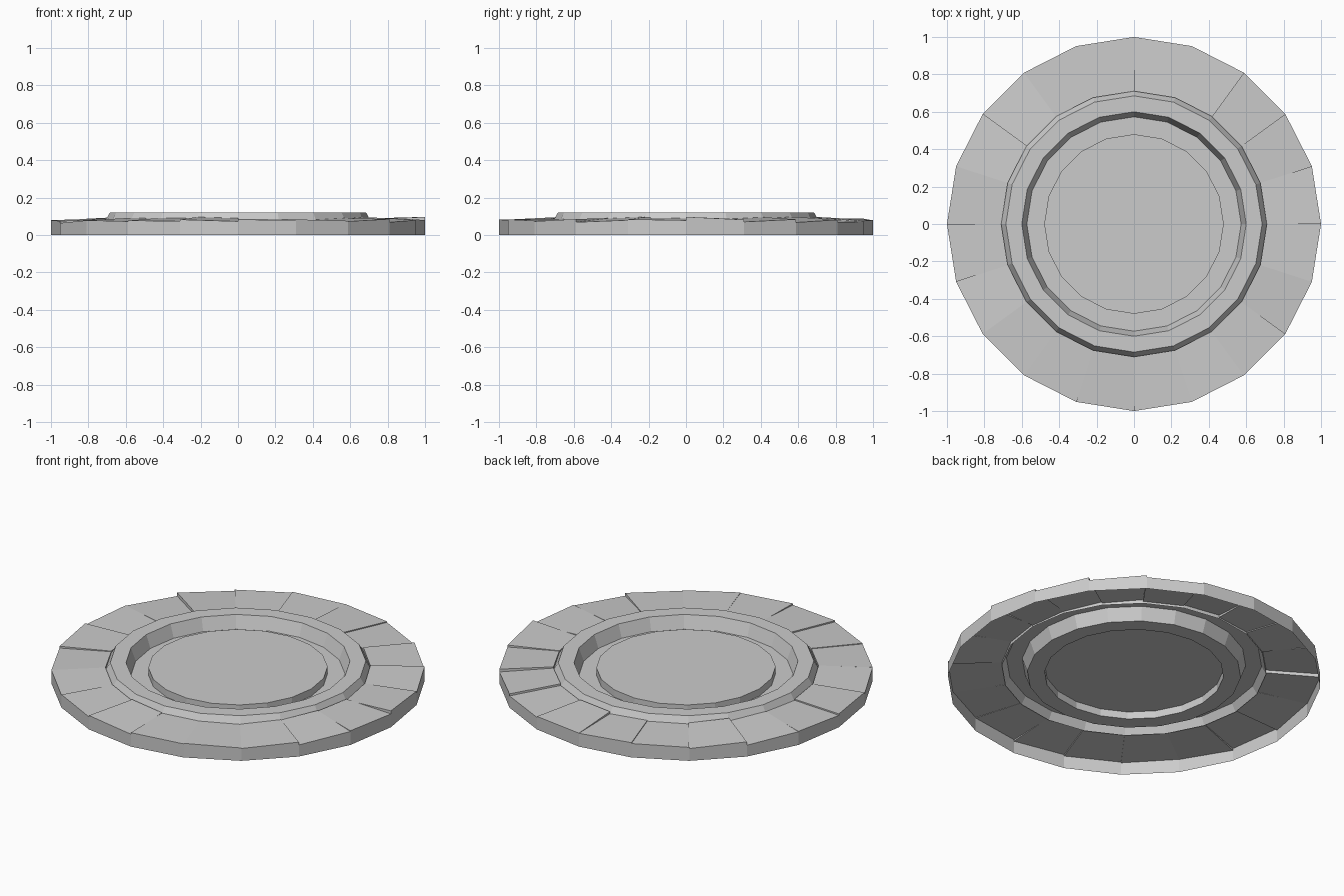
import bpy, bmesh, math, random

if "Cube" in bpy.data.objects:
    bpy.data.objects.remove(bpy.data.objects["Cube"])

N = 20
STEP = 2 * math.pi / N
random.seed(7)


def pt(r, i, z):
    return (r * math.cos(i * STEP), r * math.sin(i * STEP), z)


def finish(bm, name, weld=True):
    if weld:
        bmesh.ops.remove_doubles(bm, verts=bm.verts, dist=1e-5)
    me = bpy.data.meshes.new(name)
    bm.to_mesh(me)
    bm.free()
    ob = bpy.data.objects.new(name, me)
    bpy.context.collection.objects.link(ob)
    return ob


def face(bm, *pts):
    bm.faces.new([bm.verts.new(p) for p in pts])


def lathe(name, profile, cap=False):
    """Open shell turned from an outside-to-inside (radius, z) profile."""
    bm = bmesh.new()
    for (r0, z0), (r1, z1) in zip(profile, profile[1:]):
        for i in range(N):
            face(bm, pt(r0, i, z0), pt(r0, i + 1, z0), pt(r1, i + 1, z1), pt(r1, i, z1))
    if cap:
        r, z = profile[-1]
        face(bm, *[pt(r, i, z) for i in range(N)])
    return finish(bm, name)


# Raised rim with bevelled sides, moat and central raised disc
lathe("raised_rim", [(0.71, 0.075), (0.685, 0.12), (0.60, 0.12), (0.573, 0.045)])
lathe("centre_disc", [(0.573, 0.045), (0.48, 0.045), (0.48, 0.088)], cap=True)

# Ring of unevenly settled paving slabs: each has its own tilt
slabs = []
for i in range(N):
    outer, inner = 0.078, 0.089
    twist = random.uniform(-0.008, 0.008)
    lift = random.uniform(-0.005, 0.005)
    tilt = random.uniform(-0.004, 0.004)
    slabs.append((outer + lift + tilt + twist, outer + lift + tilt - twist,
                  inner + lift - tilt - twist * 0.7, inner + lift - tilt + twist * 0.7))
# The slab at the right edge stands proud
slabs[0] = (0.097, 0.082, 0.088, 0.083)

bm = bmesh.new()
for i, (oa, ob, ib, ia) in enumerate(slabs):
    j = i + 1
    # top, outer wall and inner lip of the slab
    face(bm, pt(1, i, oa), pt(1, j, ob), pt(0.71, j, ib), pt(0.71, i, ia))
    face(bm, pt(1, i, 0), pt(1, j, 0), pt(1, j, ob), pt(1, i, oa))
    face(bm, pt(0.71, i, ia), pt(0.71, j, ib), pt(0.71, j, 0.075), pt(0.71, i, 0.075))
    # step to the next slab; split where the two edges cross
    noa, _, _, nia = slabs[j % N]
    d0, d1 = ob - noa, ib - nia
    if d0 * d1 < 0:
        t = d0 / (d0 - d1)
        x = pt(1 - 0.29 * t, j, ob + (ib - ob) * t)
        face(bm, pt(1, j, ob), pt(1, j, noa), x)
        face(bm, pt(0.71, j, ib), pt(0.71, j, nia), x)
    else:
        face(bm, pt(1, j, ob), pt(1, j, noa), pt(0.71, j, nia), pt(0.71, j, ib))
finish(bm, "slab_ring")
